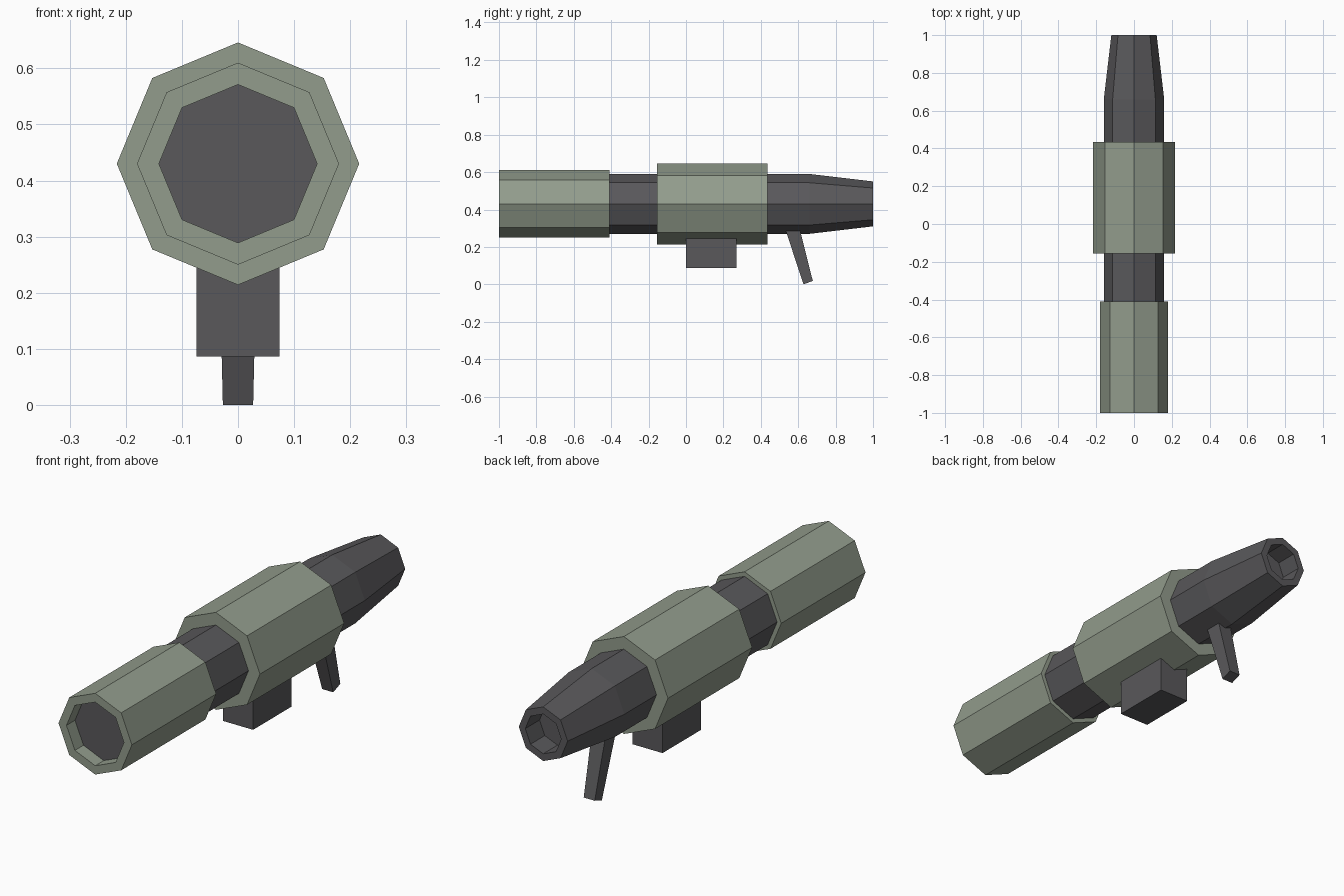
import bpy, bmesh, math

if "Cube" in bpy.data.objects:
    bpy.data.objects.remove(bpy.data.objects["Cube"])

AXIS_Z = 0.43


def material(name, rgb):
    m = bpy.data.materials.new(name)
    m.diffuse_color = (*rgb, 1)
    m.use_nodes = True
    m.node_tree.nodes["Principled BSDF"].inputs["Base Color"].default_value = m.diffuse_color
    return m


green = material("olive grey", (0.29, 0.335, 0.265))
dark = material("charcoal", (0.10, 0.098, 0.104))


def finish(bm, name, mat):
    bmesh.ops.recalc_face_normals(bm, faces=bm.faces)
    mesh = bpy.data.meshes.new(name)
    bm.to_mesh(mesh)
    bm.free()
    mesh.materials.append(mat)
    ob = bpy.data.objects.new(name, mesh)
    bpy.context.collection.objects.link(ob)
    return ob


def octagon_tube(name, profile, mat, closed=False):
    """Sweep (radius, y) points round the barrel axis in eight flat sides."""
    bm = bmesh.new()
    rings = []
    for r, y in profile:
        angles = [i * math.pi / 4 for i in range(8)]
        rings.append([bm.verts.new((r * math.cos(a), y, AXIS_Z + r * math.sin(a))) for a in angles])
    pairs = list(zip(rings, rings[1:]))
    if closed:
        pairs.append((rings[-1], rings[0]))
    else:
        bm.faces.new(rings[0])
        bm.faces.new(rings[-1])
    for a, b in pairs:
        for i in range(8):
            j = (i + 1) % 8
            bm.faces.new((a[i], a[j], b[j], b[i]))
    return finish(bm, name, mat)


def block(name, bottom, top, mat):
    """Six-sided block from two end outlines: (half width, y0, z0, y1, z1)."""
    bm = bmesh.new()
    ends = []
    for w, y0, z0, y1, z1 in (bottom, top):
        pts = ((-w, y0, z0), (w, y0, z0), (w, y1, z1), (-w, y1, z1))
        ends.append([bm.verts.new(p) for p in pts])
    a, b = ends
    bm.faces.new(a)
    bm.faces.new(b)
    for i in range(4):
        j = (i + 1) % 4
        bm.faces.new((a[i], a[j], b[j], b[i]))
    return finish(bm, name, mat)


# Main barrel: blind front face, tapered rear end with a recessed bore
octagon_tube("barrel", [(0.141, -0.94), (0.141, -0.42), (0.16, -0.42), (0.16, 0.66),
                        (0.12, 1.0), (0.088, 1.0), (0.088, 0.9)], dark)

# Front sleeve with open mouth, and wide middle sleeve
octagon_tube("front_sleeve", [(0.18, -1.0), (0.18, -0.41), (0.141, -0.41), (0.141, -1.0)],
             green, closed=True)
octagon_tube("middle_sleeve", [(0.216, -0.155), (0.216, 0.435), (0.158, 0.435), (0.158, -0.155)],
             green, closed=True)

# Box under the middle sleeve
block("under_box", (0.074, 0.0, 0.086, 0.27, 0.086), (0.074, 0.0, 0.25, 0.27, 0.25), dark)

# Slanted grip under the rear
block("grip", (0.027, 0.628, 0.0, 0.678, 0.018), (0.034, 0.531, 0.295, 0.608, 0.295), dark)
